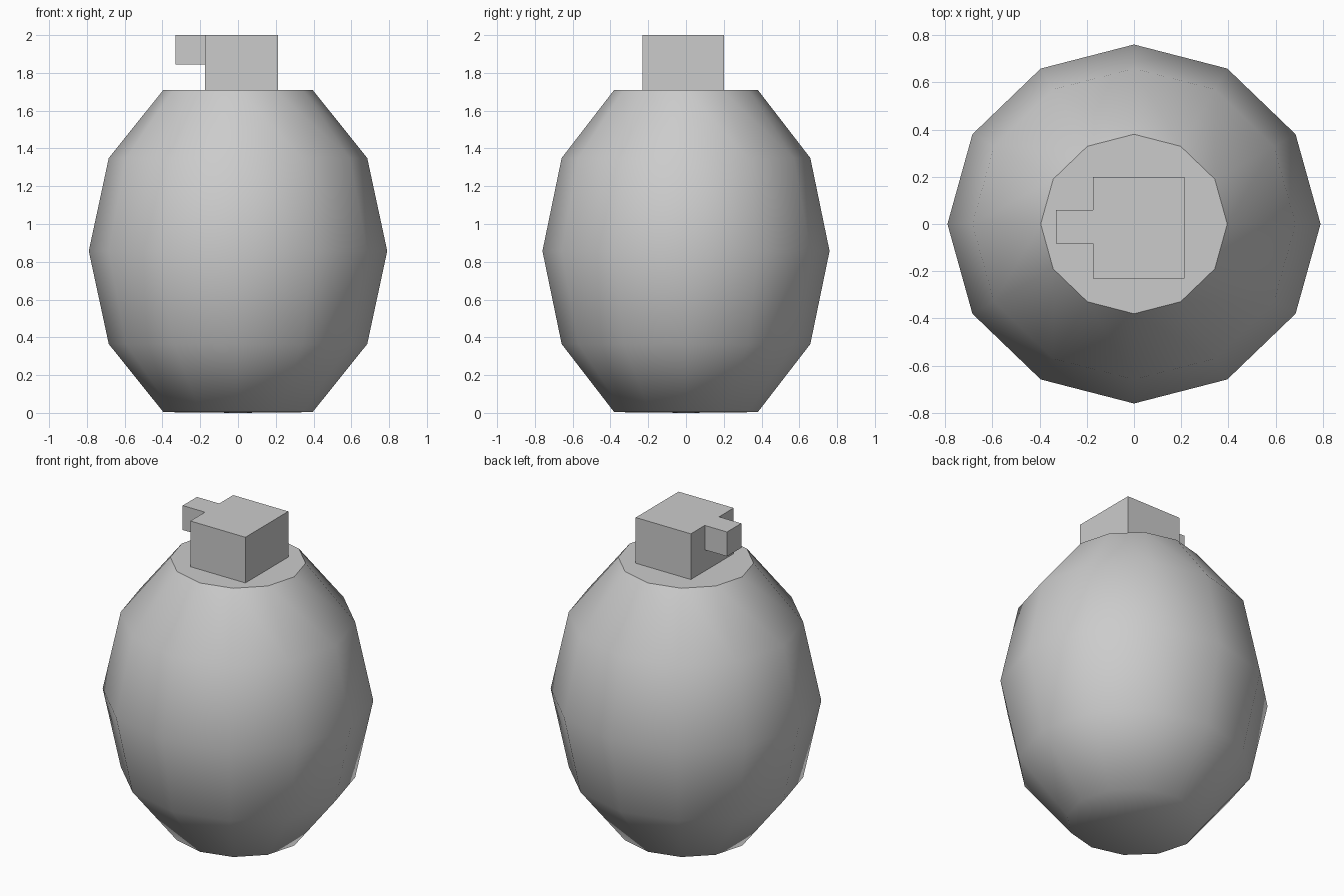
import bpy, bmesh
from mathutils import Matrix, Vector

if "Cube" in bpy.data.objects:
    bpy.data.objects.remove(bpy.data.objects["Cube"])


def finish(bm, name):
    mesh = bpy.data.meshes.new(name)
    bm.to_mesh(mesh)
    bm.free()
    obj = bpy.data.objects.new(name, mesh)
    bpy.context.collection.objects.link(obj)
    return obj


def open_box(name, low, high, open_dir):
    """Box between two corners, without the hidden face that joins its neighbour."""
    low, high = Vector(low), Vector(high)
    bm = bmesh.new()
    bmesh.ops.create_cube(bm, size=1, matrix=Matrix.Translation((low + high) / 2)
                          @ Matrix.Diagonal((*(high - low), 1)))
    bm.normal_update()
    hidden = [f for f in bm.faces if f.normal.dot(Vector(open_dir)) > 0.9]
    bmesh.ops.delete(bm, geom=hidden, context='FACES')
    return finish(bm, name)


# Body: low-poly smooth ellipsoid, flat at both ends
bm = bmesh.new()
bmesh.ops.create_uvsphere(bm, u_segments=12, v_segments=6, radius=1,
                          matrix=Matrix.Translation((0, 0, 0.857))
                          @ Matrix.Diagonal((0.79, 0.76, 0.985, 1)))
for f in bm.faces:
    f.smooth = True
bottom = min(bm.verts, key=lambda v: v.co.z)
bottom.co.z = 0

# Flat top cap with a sharp rim
top = max(bm.verts, key=lambda v: v.co.z)
cap = bmesh.ops.dissolve_verts(bm, verts=[top])
bm.normal_update()
lid = max(bm.faces, key=lambda f: f.calc_center_median().z)
lid.smooth = False
for e in lid.edges:
    e.smooth = False
finish(bm, "body")

# Neck block and the small lug on its left side
open_box("neck_block", (-0.174, -0.23, 1.71), (0.213, 0.20, 2.0), (0, 0, -1))
open_box("side_lug", (-0.33, -0.083, 1.845), (-0.174, 0.06, 2.0), (1, 0, 0))
